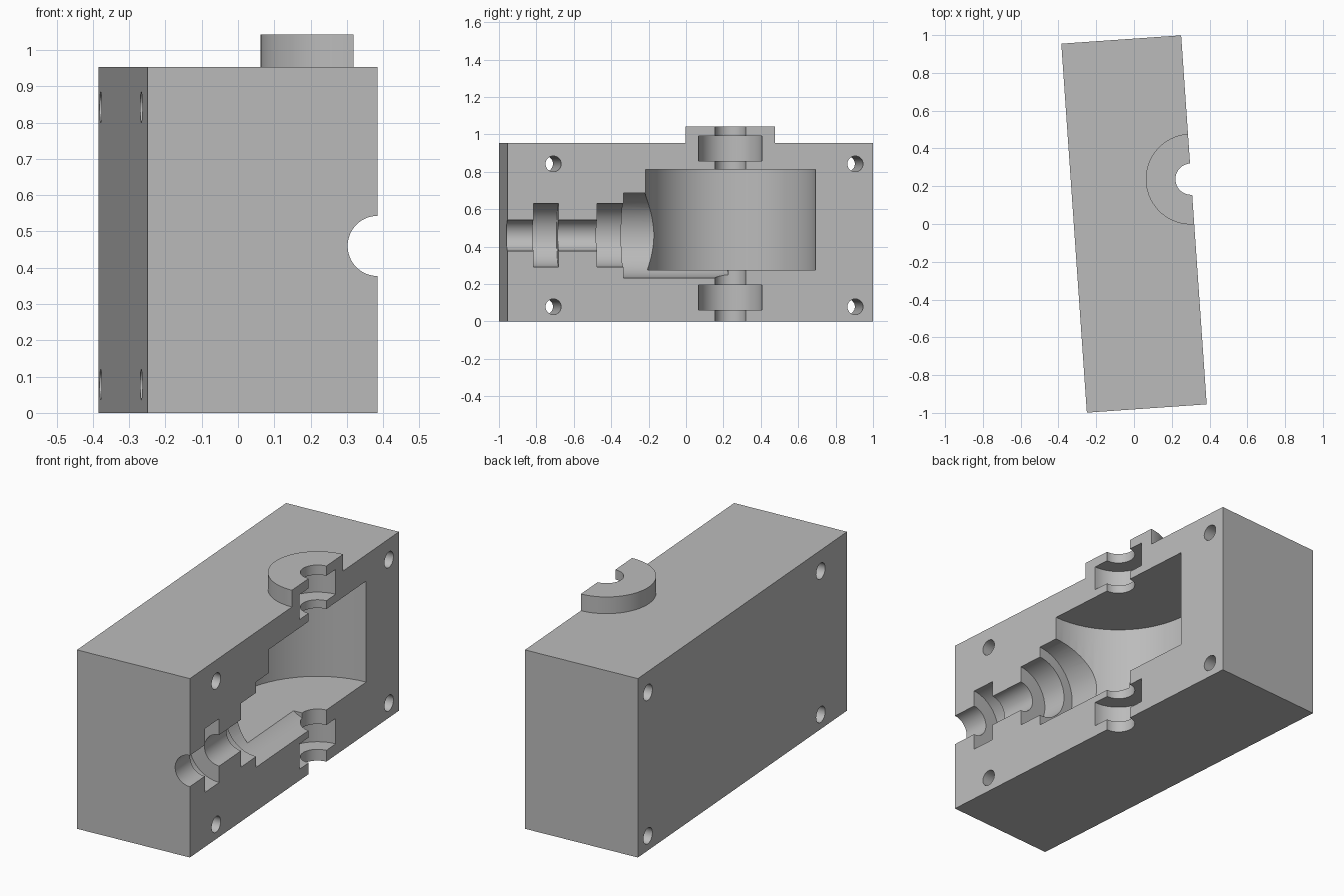
import bpy
import math

if "Cube" in bpy.data.objects:
    bpy.data.objects.remove(bpy.data.objects["Cube"], do_unlink=True)

LENGTH, DEPTH, HEIGHT = 1.958, 0.636, 0.953
FACE = DEPTH / 2        # the open split face
BOSS_TOP = 1.042
AXLE_Y = 0.216          # upright axle position along the face
SHAFT_Z = 0.46          # lying shaft height
BORE, BEARING = 0.083, 0.17


def box(name, size, location):
    bpy.ops.mesh.primitive_cube_add(size=1, location=location)
    ob = bpy.context.object
    ob.name = name
    ob.scale = size
    bpy.ops.object.transform_apply(location=True, rotation=True, scale=True)
    return ob


def cylinder(name, radius, start, end, axis):
    """Cylinder from start to end along an axis through the given point."""
    mid = (start + end) / 2
    if axis == "upright":
        place, turn = (FACE, AXLE_Y, mid), (0, 0, 0)
    else:
        place, turn = (FACE, mid, SHAFT_Z), (math.pi / 2, 0, 0)
    bpy.ops.mesh.primitive_cylinder_add(vertices=64, radius=radius, depth=end - start,
                                        location=place, rotation=turn)
    ob = bpy.context.object
    ob.name = name
    bpy.ops.object.transform_apply(location=True, rotation=True, scale=True)
    return ob


def combine(target, tool, operation):
    tool.hide_render = True
    mod = target.modifiers.new(tool.name, "BOOLEAN")
    mod.operation = operation
    mod.solver = "EXACT"
    mod.object = tool
    bpy.ops.object.select_all(action="DESELECT")
    target.select_set(True)
    bpy.context.view_layer.objects.active = target
    bpy.ops.object.modifier_apply(modifier=mod.name)
    bpy.data.objects.remove(tool, do_unlink=True)


# Housing block with a half-round boss on top
housing = box("gearbox_housing_half", (DEPTH, LENGTH, HEIGHT), (0, 0, HEIGHT / 2))
boss = cylinder("boss", 0.24, HEIGHT - 0.1, BOSS_TOP, "upright")
combine(boss, box("boss_trim", (1, 2, 2), (FACE + 0.5, 0, 1)), "DIFFERENCE")
combine(housing, boss, "UNION")

# Half-round cavities: axle bore, its bearings, wheel chamber, shaft, bearings, pinion
cavities = [
    ("axle_bore", BORE, -0.1, BOSS_TOP + 0.1, "upright"),
    ("lower_bearing_seat", BEARING, 0.06, 0.195, "upright"),
    ("upper_bearing_seat", BEARING, 0.857, 0.99, "upright"),
    ("wheel_chamber", 0.456, 0.275, 0.813, "upright"),
    ("shaft_bore", BORE, -1.1, -0.3, "lying"),
    ("outer_bearing_seat", BEARING, -0.839, -0.704, "lying"),
    ("inner_bearing_seat", BEARING, -0.498, -0.34, "lying"),
    ("pinion_chamber", 0.2275, -0.358, 0.21, "lying"),
]
for cavity in cavities:
    combine(housing, cylinder(*cavity), "DIFFERENCE")

# Four bolt holes right through the depth
for y in (-0.733, 0.885):
    for z in (0.078, 0.842):
        bpy.ops.mesh.primitive_cylinder_add(vertices=32, radius=0.042, depth=1,
                                            location=(0, y, z), rotation=(0, math.pi / 2, 0))
        hole = bpy.context.object
        hole.name = "bolt_hole"
        combine(housing, hole, "DIFFERENCE")

# Plain grey all over
grey = bpy.data.materials.new("plain_grey")
grey.use_nodes = True
colour = (0.5, 0.5, 0.5, 1)
grey.diffuse_color = colour
grey.node_tree.nodes["Principled BSDF"].inputs["Base Color"].default_value = colour
housing.data.materials.clear()
housing.data.materials.append(grey)
for face in housing.data.polygons:
    face.material_index = 0

# Slight turn about the upright axis, smooth bores with sharp rims
housing.rotation_euler = (0, 0, math.radians(3.96))
bpy.ops.object.select_all(action="DESELECT")
housing.select_set(True)
bpy.context.view_layer.objects.active = housing
bpy.ops.object.transform_apply(location=True, rotation=True, scale=True)
bpy.ops.object.shade_smooth_by_angle(angle=math.radians(30))
